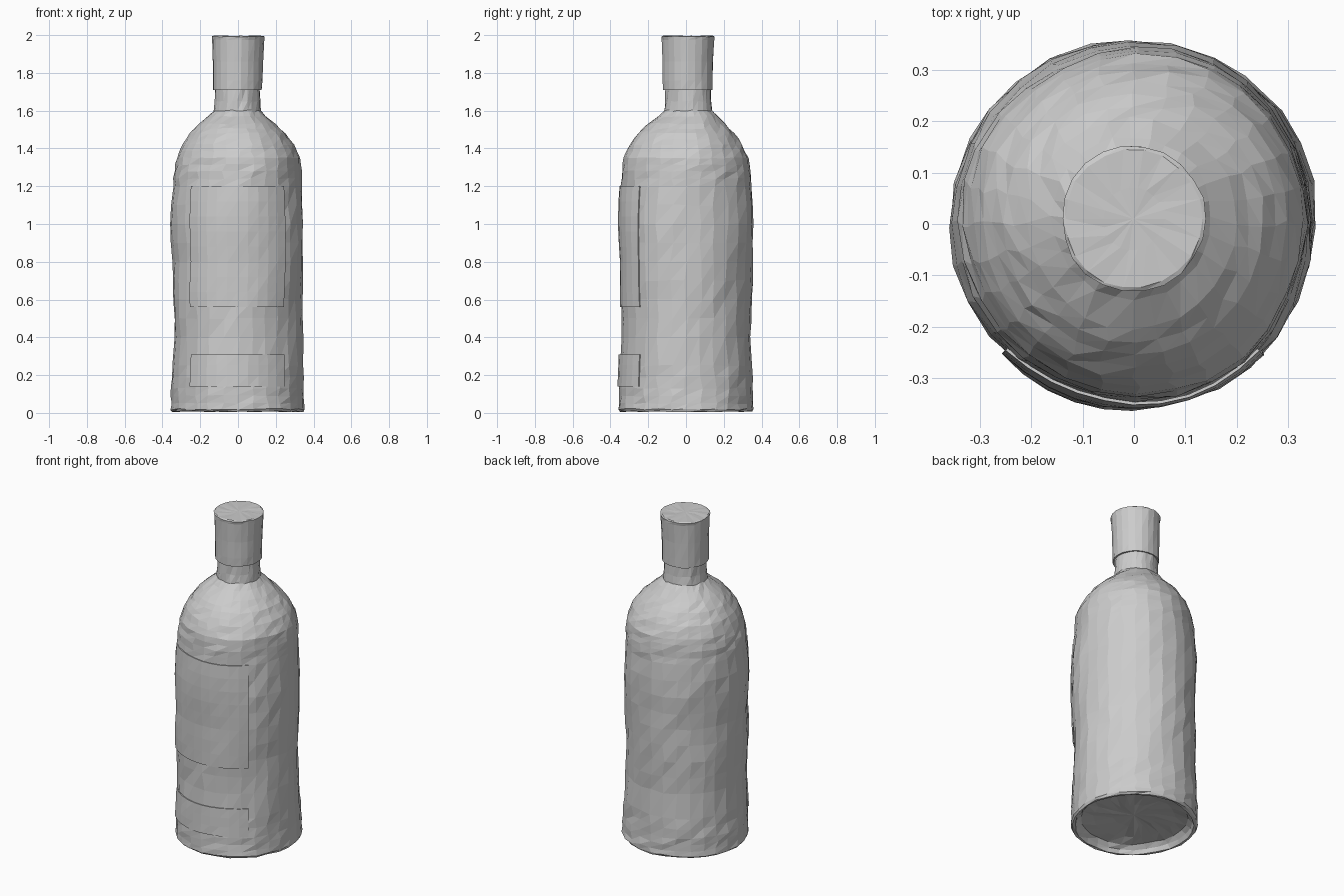
import bpy, bmesh, random
from math import sin, cos, pi, radians

cube = bpy.data.objects.get("Cube")
if cube:
    bpy.data.objects.remove(cube, do_unlink=True)

random.seed(7)
SEGMENTS = 28

grey = bpy.data.materials.new("plain grey")
grey.use_nodes = True
GREY = (0.6, 0.6, 0.6, 1)
grey.diffuse_color = GREY
grey.node_tree.nodes["Principled BSDF"].inputs["Base Color"].default_value = GREY

# Height, radius and sideways lean of the bottle wall
WALL = [(0.008, 0.35, 0), (0.02, 0.357, 0), (0.05, 0.355, 0), (0.13, 0.353, -0.003),
        (0.25, 0.348, -0.002), (0.4, 0.341, 0), (0.5, 0.341, -0.003), (0.6, 0.345, -0.005),
        (0.7, 0.346, -0.003), (0.8, 0.346, 0), (0.9, 0.35, -0.002), (1.0, 0.353, -0.004),
        (1.1, 0.35, -0.004), (1.2, 0.342, -0.003), (1.28, 0.338, 0), (1.35, 0.328, 0.004),
        (1.42, 0.298, 0.002), (1.48, 0.254, 0), (1.53, 0.204, -0.003), (1.57, 0.157, -0.004),
        (1.6, 0.126, -0.004), (1.65, 0.121, -0.004), (1.74, 0.119, -0.004)]


def wall_at(z):
    """Radius and lean of the wall, interpolated at a height."""
    for (z0, r0, c0), (z1, r1, c1) in zip(WALL, WALL[1:]):
        if z <= z1:
            t = max(0, (z - z0) / (z1 - z0))
            return r0 + t * (r1 - r0), c0 + t * (c1 - c0)
    return WALL[-1][1:]


def wobble(a, z):
    """Gentle hand-made unevenness shared by the wall and labels."""
    return 0.003 * sin(3 * a + 4 * z) + 0.002 * sin(5 * a - 9 * z) - 0.002 * cos(2 * a)


def finish(bm, name):
    bmesh.ops.recalc_face_normals(bm, faces=bm.faces)
    mesh = bpy.data.meshes.new(name)
    bm.to_mesh(mesh)
    bm.free()
    mesh.materials.append(grey)
    obj = bpy.data.objects.new(name, mesh)
    bpy.context.collection.objects.link(obj)
    return obj


def lathe(name, rings, segments, jitter, twist=0):
    """Rings of (z, radius, centre x, centre y); a zero radius closes an end."""
    bm = bmesh.new()
    loops = []
    for z, r, cx, cy in rings:
        if r == 0:
            loops.append([bm.verts.new((cx, cy, z))])
            continue
        loop = []
        for i in range(segments):
            a = 2 * pi * i / segments + random.uniform(-twist, twist)
            j = min(jitter, r * 0.03)
            rr = r + wobble(a, z) * r / 0.35 + random.uniform(-j, j)
            dz = random.uniform(-j, j) * 1.2
            loop.append(bm.verts.new((cx + rr * cos(a), cy + rr * sin(a), max(0, z + dz))))
        loops.append(loop)
    for low, high in zip(loops, loops[1:]):
        for i in range(segments):
            k = (i + 1) % segments
            if len(low) == 1:
                bm.faces.new((low[0], high[k], high[i]))
            elif len(high) == 1:
                bm.faces.new((low[i], low[k], high[0]))
            else:
                # Slanted triangles give the chiselled surface
                bm.faces.new((low[i], low[k], high[k]))
                bm.faces.new((low[i], high[k], high[i]))
    return finish(bm, name)


# Bottle body: recessed base with a narrow rim, wall, shoulder and neck
heights = [z for z, r, c in WALL]
heights += [1.24, 1.315, 1.385, 1.45, 1.505, 0.09, 0.19]
base = [(0.07, 0), (0.066, 0.12), (0.06, 0.23), (0.052, 0.3), (0.03, 0.322), (0.008, 0.334)]
rings = [(z, r, 0, 0.001) for z, r in base]
for z in sorted(heights):
    r, cx = wall_at(z)
    rings.append((z, r, cx, 0.012 if z > 1.55 else 0.001))
rings.append((1.74, 0, 0, 0.012))
lathe("bottle_body", rings, SEGMENTS, 0.0035, 0.03)

# Cap: slightly flared sleeve with an uneven flat top
cap = [(1.714, 0.105), (1.71, 0.131), (1.76, 0.132), (1.86, 0.134), (1.975, 0.139),
       (1.992, 0.141), (1.996, 0.134), (1.995, 0.06), (1.996, 0)]
lathe("cap", [(z, r, -0.004 + 0.01 * (z - 1.71), 0.01) for z, r in cap], 22, 0.0015)


def label(name, bottom, top, rows, columns=10, reach=45):
    """Thin curved plate that hugs the front wall."""
    bm = bmesh.new()
    grid = []
    for row in range(rows + 1):
        z = bottom + (top - bottom) * row / rows
        r, cx = wall_at(z)
        line = []
        for col in range(columns + 1):
            a = radians(-90 - reach + 2 * reach * col / columns)
            rr = r + wobble(a, z) + 0.004 + random.uniform(-0.001, 0.001)
            line.append(bm.verts.new((cx + rr * cos(a), 0.001 + rr * sin(a), z)))
        grid.append(line)
    for low, high in zip(grid, grid[1:]):
        for i in range(columns):
            bm.faces.new((low[i], low[i + 1], high[i + 1]))
            bm.faces.new((low[i], high[i + 1], high[i]))
    obj = finish(bm, name)
    plate = obj.modifiers.new("thickness", "SOLIDIFY")
    plate.thickness = 0.006
    plate.offset = 0


label("main_label", 0.56, 1.2, 8)
label("lower_label", 0.14, 0.31, 3)
